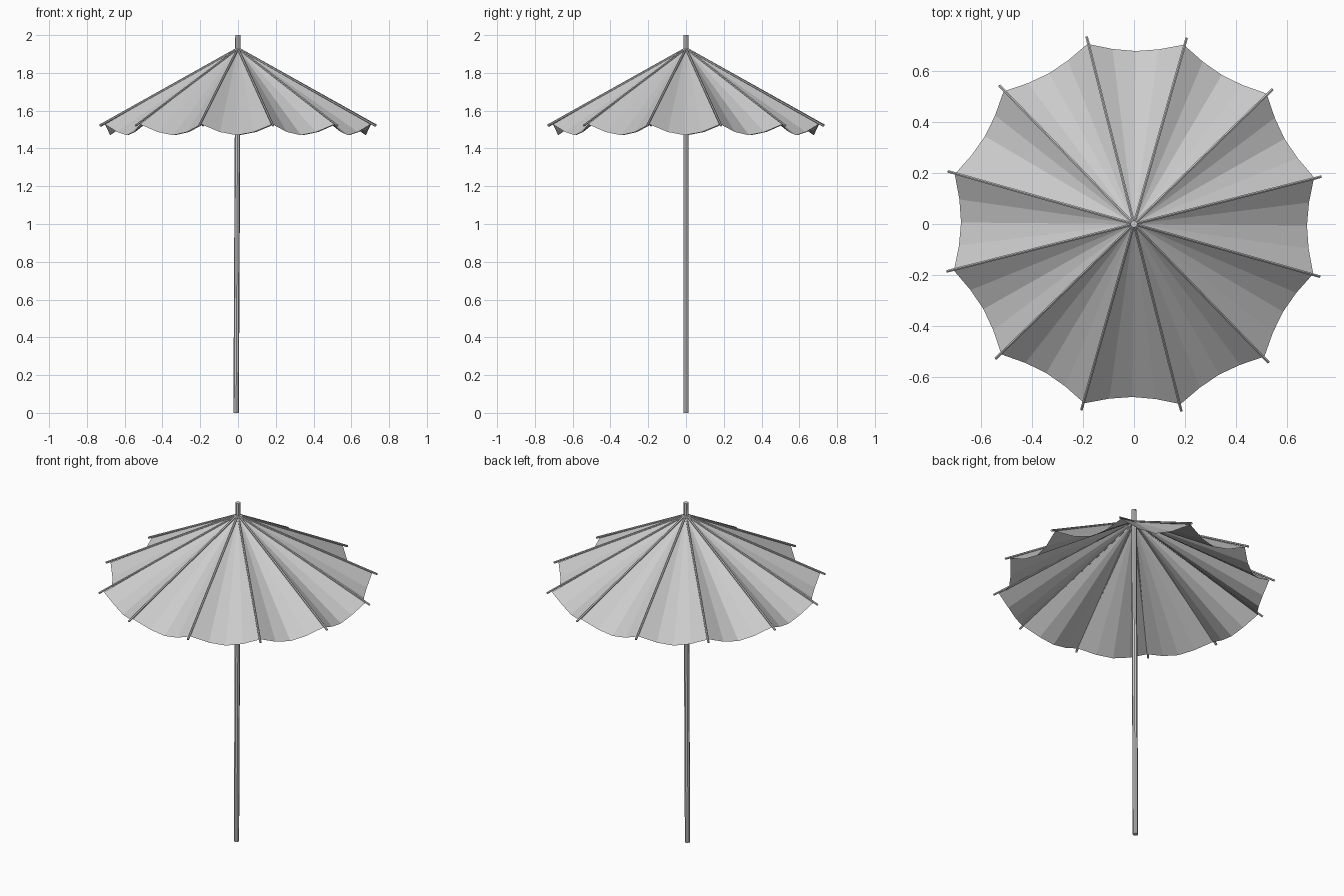
import bpy
import bmesh
from math import radians, cos, sin
from mathutils import Vector

cube = bpy.data.objects.get("Cube")
if cube:
    bpy.data.objects.remove(cube, do_unlink=True)

PANELS = 12
STEP = 360 / PANELS
APEX = Vector((0, 0, 1.93))

grey = bpy.data.materials.new("plain grey")
grey.use_nodes = True
grey.diffuse_color = (0.6, 0.6, 0.6, 1)
grey.node_tree.nodes["Principled BSDF"].inputs["Base Color"].default_value = (0.6, 0.6, 0.6, 1)


def polar(radius, degrees, z):
    a = radians(degrees)
    return Vector((radius * cos(a), radius * sin(a), z))


def add_object(name, bm):
    mesh = bpy.data.meshes.new(name)
    bm.normal_update()
    bm.to_mesh(mesh)
    bm.free()
    mesh.materials.append(grey)
    obj = bpy.data.objects.new(name, mesh)
    bpy.context.collection.objects.link(obj)
    return obj


def add_rod(name, start, end, radius, sides):
    """Straight faceted rod between two points."""
    bm = bmesh.new()
    axis = end - start
    bmesh.ops.create_cone(bm, cap_ends=True, segments=sides,
                          radius1=radius, radius2=radius, depth=axis.length)
    turn = axis.to_track_quat("Z", "Y").to_matrix().to_4x4()
    bmesh.ops.transform(bm, matrix=turn, verts=bm.verts)
    bmesh.ops.translate(bm, vec=(start + end) / 2, verts=bm.verts)
    return add_object(name, bm)


# Canopy: panels that sag between the ribs, each made of four strips
bm = bmesh.new()
apex = bm.verts.new(APEX)
rim = []
profile = [(0.728, 1.528), (0.69, 1.487), (0.677, 1.47), (0.69, 1.487)]
for i in range(PANELS):
    for j, (radius, z) in enumerate(profile):
        angle = STEP * (i + 0.5 + j / len(profile)) - 0.5
        rim.append(bm.verts.new(polar(radius, angle, z)))
for a, b in zip(rim, rim[1:] + rim[:1]):
    bm.faces.new((apex, a, b))
add_object("canopy", bm)

# Ribs: thin rods along the canopy ridges, reaching just past the rim
for i in range(PANELS):
    tip = polar(0.755, STEP * (i + 0.5) - 0.8, 1.521)
    add_rod(f"rib_{i + 1}", APEX, tip, 0.006, 6)

# Pole: leans very slightly
add_rod("pole", Vector((-0.01, 0, 0)), Vector((0, 0, 2)), 0.0145, 8)
